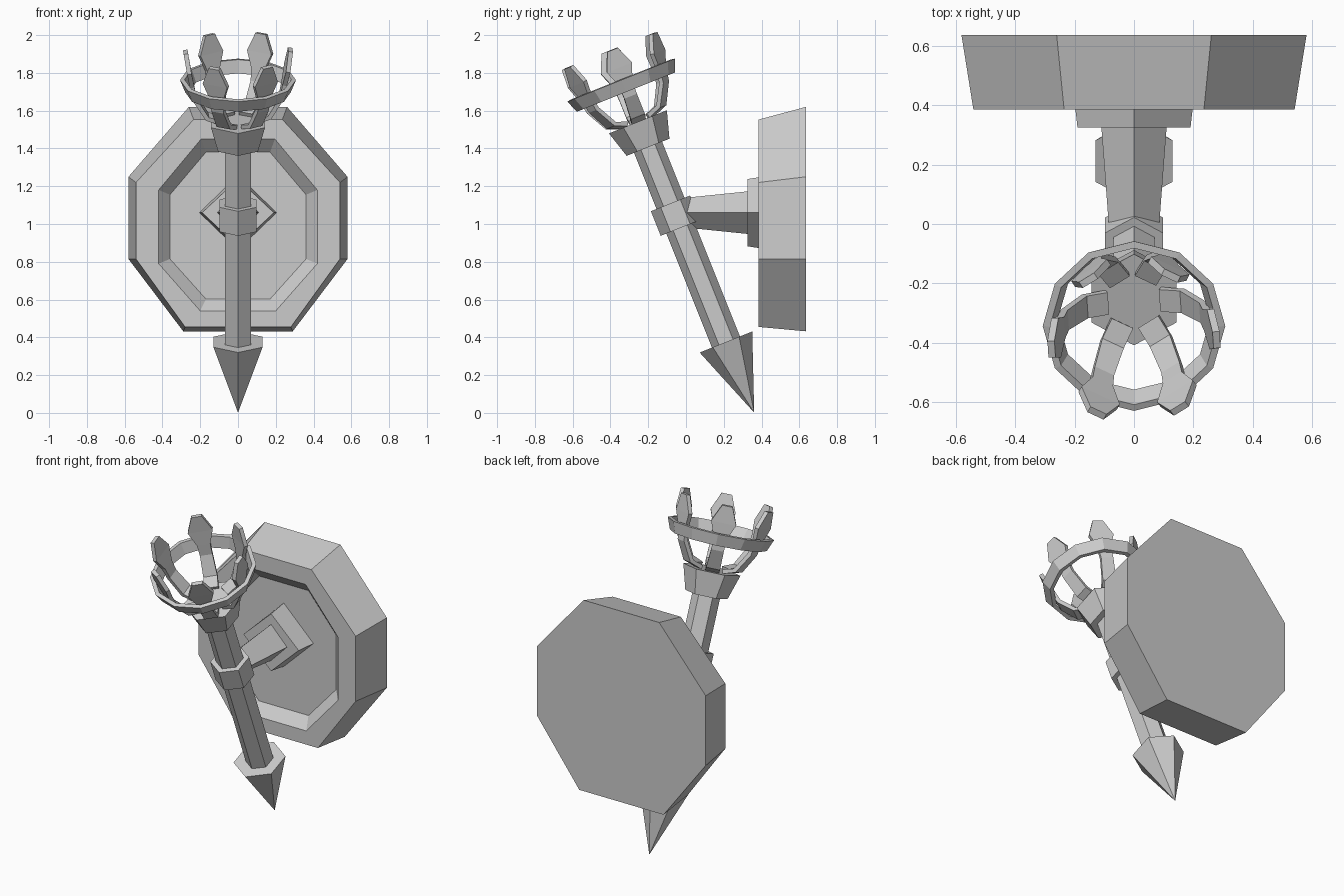
import bpy
from math import sin, cos, pi, radians
from mathutils import Matrix, Vector

if "Cube" in bpy.data.objects:
    bpy.data.objects.remove(bpy.data.objects["Cube"])

# local torch frame: z runs up the tilted shaft from its pointed tip
TILT = Matrix.Translation((0, 0.36, 0.004)) @ Matrix.Rotation(radians(21.8), 4, 'X')


def make(name, verts, faces, matrix=Matrix()):
    me = bpy.data.meshes.new(name)
    me.from_pydata([matrix @ Vector(v) for v in verts], [], faces)
    me.update()
    ob = bpy.data.objects.new(name, me)
    bpy.context.collection.objects.link(ob)
    return ob


def loft(name, rings, matrix=Matrix(), closed=False):
    """Skin equal-sized rings; cap both ends, or join last to first."""
    n, m = len(rings[0]), len(rings)
    verts = [p for r in rings for p in r]
    faces = []
    for k in range(m if closed else m - 1):
        a, b = k * n, (k + 1) % m * n
        faces += [(a + i, a + (i + 1) % n, b + (i + 1) % n, b + i) for i in range(n)]
    if not closed:
        faces += [tuple(range(n))[::-1], tuple(range((m - 1) * n, m * n))]
    return make(name, verts, faces, matrix)


def circle(n, r, z, start=pi / 2):
    return [(r * cos(start + 2 * pi * i / n), r * sin(start + 2 * pi * i / n), z) for i in range(n)]


def lathe(name, profile, n=6, closed=False):
    return loft(name, [circle(n, r, z) for r, z in profile], TILT, closed)


# hexagonal shaft, spike, collar and cup
lathe("shaft", [(0.08, 0.38), (0.08, 1.53)])
lathe("spike", [(0.001, 0), (0.15, 0.40)])
lathe("collar", [(0.112, 1.05), (0.112, 1.19)])
lathe("cup", [(0.122, 1.51), (0.165, 1.655)])

# twelve-sided crown band
lathe("crown_ring", [(0.28, 1.825), (0.307, 1.893), (0.283, 1.897), (0.256, 1.829)], 12, True)

# six bent prongs with leaf-shaped ends: (radius, height, half width)
path = [(0.09, 1.665, 0.04), (0.165, 1.69, 0.04), (0.232, 1.80, 0.036),
        (0.245, 1.87, 0.038), (0.262, 1.96, 0.072), (0.278, 2.06, 0.03)]
for i in range(6):
    rings = []
    for k, (r, z, w) in enumerate(path):
        a, b = path[max(k - 1, 0)], path[min(k + 1, 5)]
        d = Vector((b[0] - a[0], b[1] - a[1])).normalized() * 0.012
        nx, nz = d.y, -d.x
        rings.append([(r + nx, -w, z + nz), (r + nx, w, z + nz),
                      (r - nx, w, z - nz), (r - nx, -w, z - nz)])
    loft(f"prong_{i + 1}", rings, TILT @ Matrix.Rotation(i * pi / 3 + 0.06, 4, 'Z'))


# octagonal wall plate with a sloped recess: half outline mirrored in x
def octagon(y, side, top_z, lo, hi, top, bottom, low_z):
    half = [(bottom, low_z), (side, lo), (side, hi), (top, top_z)]
    return [(x, y, z) for x, z in half] + [(-x, y, z) for x, z in reversed(half)]


loft("wall_plate", [
    octagon(0.635, 0.58, 1.62, 0.815, 1.25, 0.26, 0.29, 0.432),
    octagon(0.385, 0.54, 1.553, 0.815, 1.22, 0.235, 0.28, 0.455),
    octagon(0.385, 0.42, 1.45, 0.79, 1.18, 0.195, 0.20, 0.54),
    octagon(0.45, 0.36, 1.38, 0.815, 1.155, 0.17, 0.17, 0.603)])


# diamond bracket base and tapering arm
def diamond(y, hx, hz, cz=1.06):
    return [(hx, y, cz), (0, y, cz + hz), (-hx, y, cz), (0, y, cz - hz)]


loft("bracket_base", [diamond(0.455, 0.205, 0.198), diamond(0.325, 0.19, 0.178)])
loft("bracket_arm", [diamond(0.33, 0.11, 0.113), diamond(-0.04, 0.082, 0.075)])

# make all normals point outwards
import bmesh
for ob in bpy.data.objects:
    bm = bmesh.new()
    bm.from_mesh(ob.data)
    bmesh.ops.recalc_face_normals(bm, faces=bm.faces)
    bm.to_mesh(ob.data)
    bm.free()
